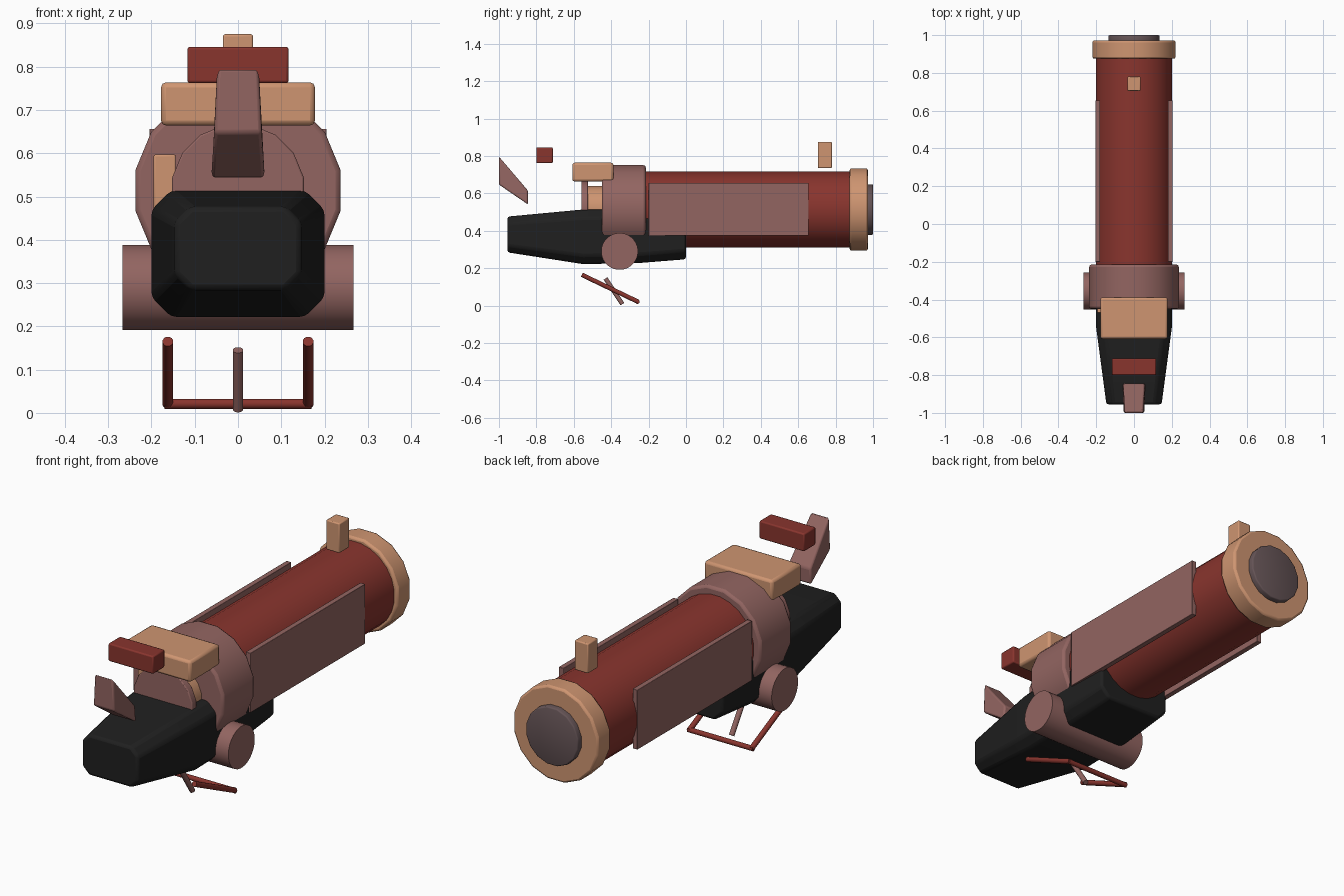
import bpy, bmesh, math
from mathutils import Vector, Matrix

if "Cube" in bpy.data.objects:
    bpy.data.objects.remove(bpy.data.objects["Cube"])


def material(name, rgb):
    m = bpy.data.materials.new(name)
    m.diffuse_color = (*rgb, 1)
    m.use_nodes = True
    m.node_tree.nodes["Principled BSDF"].inputs["Base Color"].default_value = m.diffuse_color
    return m


RED = material("oxide red", (0.25, 0.035, 0.027))
TAN = material("copper tan", (0.62, 0.30, 0.165))
MAUVE = material("dusty mauve", (0.29, 0.13, 0.12))
BLACK = material("soft black", (0.014, 0.014, 0.014))
LENS = material("dark lens", (0.13, 0.088, 0.093))


def finish(name, bm, mat, bevel=0.0, segments=2, smooth=35):
    bmesh.ops.recalc_face_normals(bm, faces=bm.faces)
    me = bpy.data.meshes.new(name)
    bm.to_mesh(me)
    bm.free()
    me.materials.append(mat)
    ob = bpy.data.objects.new(name, me)
    bpy.context.collection.objects.link(ob)
    if bevel:
        mod = ob.modifiers.new("bevel", 'BEVEL')
        mod.width = bevel
        mod.segments = segments
        mod.limit_method = 'ANGLE'
        mod.angle_limit = math.radians(28)
    bpy.ops.object.select_all(action='DESELECT')
    ob.select_set(True)
    bpy.context.view_layer.objects.active = ob
    bpy.ops.object.shade_smooth_by_angle(angle=math.radians(smooth))
    return ob


def box(name, lo, hi, mat, bevel=0.0):
    lo, hi = Vector(lo), Vector(hi)
    bm = bmesh.new()
    bmesh.ops.create_cube(bm, size=1, matrix=Matrix.Translation((lo + hi) / 2)
                          @ Matrix.Diagonal((*(hi - lo), 1)))
    return finish(name, bm, mat, bevel)


def rod(name, a, b, r, mat, sides=16, bevel=0.0, smooth=35):
    """Cylinder between two points; r is the flat-to-centre radius."""
    a, b = Vector(a), Vector(b)
    d = b - a
    bm = bmesh.new()
    bmesh.ops.create_cone(
        bm, cap_ends=True, segments=sides, depth=d.length,
        radius1=r / math.cos(math.pi / sides), radius2=r / math.cos(math.pi / sides),
        matrix=Matrix.Translation((a + b) / 2)
        @ d.to_track_quat('Z', 'Y').to_matrix().to_4x4()
        @ Matrix.Rotation(math.pi / sides, 4, 'Z'))
    return finish(name, bm, mat, bevel, smooth=smooth)


def loft(name, rings, mat, bevel, segments=2):
    bm = bmesh.new()
    loops = [[bm.verts.new(p) for p in ring] for ring in rings]
    n = len(loops[0])
    for l0, l1 in zip(loops, loops[1:]):
        for i in range(n):
            bm.faces.new((l0[i], l0[(i + 1) % n], l1[(i + 1) % n], l1[i]))
    bm.faces.new(loops[0])
    bm.faces.new(loops[-1])
    return finish(name, bm, mat, bevel, segments)


AXIS = 0.514  # barrel axis height


def along(name, y0, y1, r, mat, **kw):
    return rod(name, (0, y0, AXIS), (0, y1, AXIS), r, mat, **kw)


# Barrel, sleeve, muzzle and breech
along("barrel", -0.25, 0.90, 0.202, RED, sides=24)
along("sleeve", -0.45, -0.215, 0.237, MAUVE, bevel=0.012)
along("muzzle_ring", 0.875, 0.972, 0.22, TAN, bevel=0.01)
along("muzzle_lens", 0.94, 1.0, 0.135, LENS, smooth=180, bevel=0.006)
along("breech_neck", -0.53, -0.44, 0.125, TAN)
along("breech_disc", -0.56, -0.525, 0.152, MAUVE, bevel=0.004)


# Lower hull: chamfered sections lofted front to back
def section(y, w, z0, z1, c):
    half = [(w - c, z0), (w, z0 + c), (w, z1 - c), (w - c, z1)]
    return [(x, y, z) for x, z in half] + [(-x, y, z) for x, z in reversed(half)]


loft("hull", [section(-0.955, 0.146, 0.285, 0.476, 0.036),
              section(-0.55, 0.2, 0.222, 0.514, 0.045),
              section(-0.25, 0.2, 0.228, 0.514, 0.045),
              section(0.0, 0.192, 0.248, 0.50, 0.045)], BLACK, 0.012)

# Cross trunnion
rod("trunnion", (-0.267, -0.355, 0.29), (0.267, -0.355, 0.29), 0.098, MAUVE, sides=32)

# Side panels
for side, s in (("left", -1), ("right", 1)):
    x0, x1 = sorted((s * 0.18, s * 0.205))
    box(side + "_panel", (x0, -0.2, 0.375), (x1, 0.655, 0.656), MAUVE, 0.002)

# Top blocks and side lever
box("top_cover", (-0.178, -0.608, 0.664), (0.178, -0.388, 0.764), TAN, 0.012)
box("sight_block", (-0.117, -0.8, 0.762), (0.117, -0.712, 0.846), RED, 0.006)
box("front_sight", (-0.035, 0.705, 0.735), (0.035, 0.78, 0.875), TAN, 0.005)
box("side_lever", (-0.195, -0.47, 0.46), (-0.144, -0.40, 0.597), TAN, 0.004)

# Slanted eye guard, wider toward its lower end
loft("eye_guard", [[(-0.048, -1, 0.797), (0.048, -1, 0.797),
                    (0.055, -1, 0.647), (-0.055, -1, 0.647)],
                   [(-0.057, -0.845, 0.615), (0.057, -0.845, 0.615),
                    (0.062, -0.845, 0.541), (-0.062, -0.845, 0.541)]], MAUVE, 0.008)

# Trigger frame: two arms, a crossbar and a centre rod
for side, s in (("left", -1), ("right", 1)):
    rod(side + "_frame_arm", (s * 0.162, -0.557, 0.165), (s * 0.162, -0.255, 0.020),
        0.012, RED, sides=12)
rod("frame_crossbar", (-0.17, -0.26, 0.021), (0.17, -0.26, 0.021), 0.0115, RED, sides=12)
rod("trigger_rod", (0, -0.43, 0.145), (0, -0.34, 0.008), 0.012, MAUVE, sides=12)
